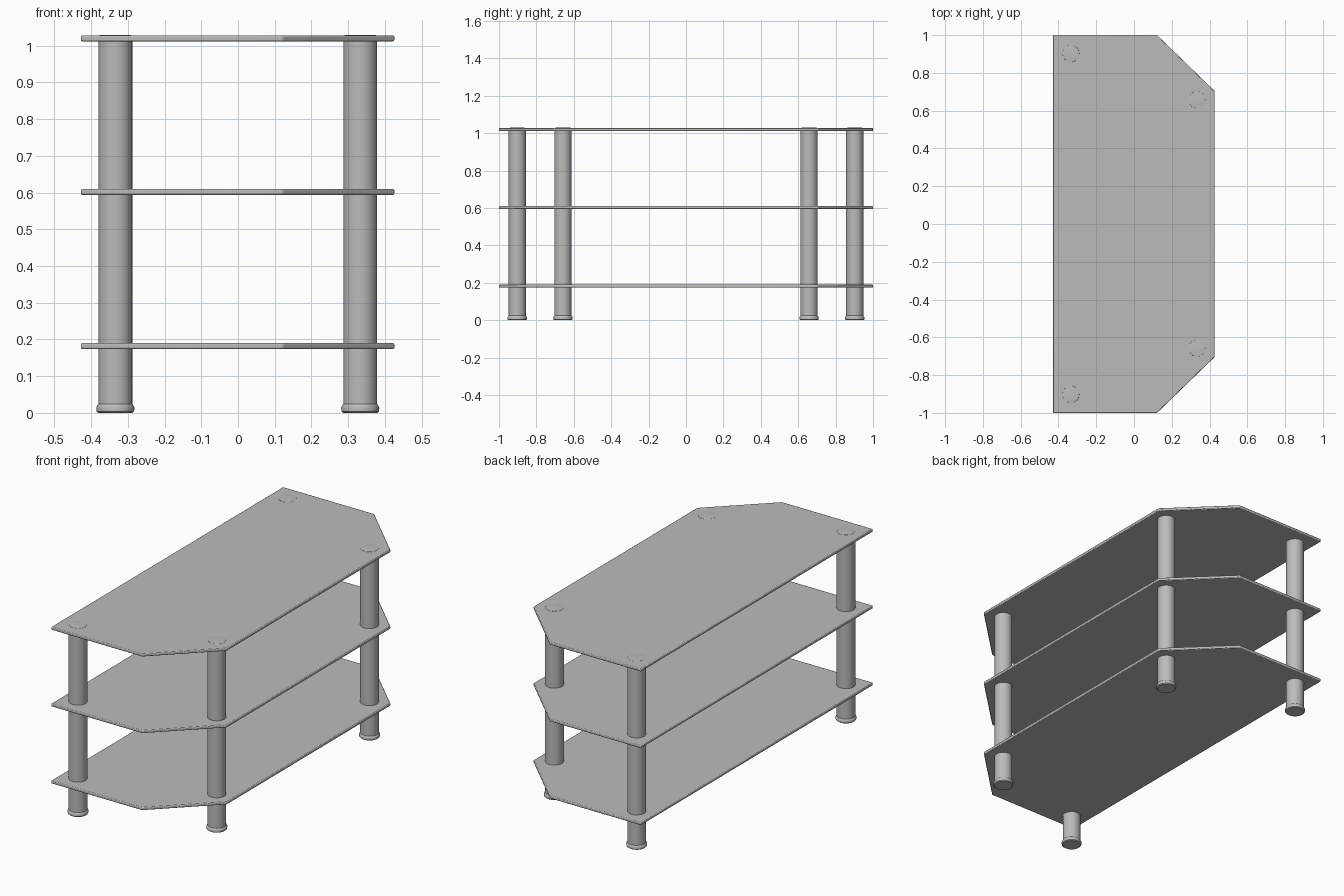
import bpy
import bmesh
from math import radians, sin, cos, tau

if "Cube" in bpy.data.objects:
    bpy.data.objects.remove(bpy.data.objects["Cube"], do_unlink=True)

grey = bpy.data.materials.new("light grey")
grey.use_nodes = True
colour = (0.5, 0.5, 0.5, 1)
grey.diffuse_color = colour
grey.node_tree.nodes["Principled BSDF"].inputs["Base Color"].default_value = colour


def finish(name, bm):
    """Turn a bmesh into a smooth-shaded object with sharp edges kept."""
    bmesh.ops.recalc_face_normals(bm, faces=bm.faces)
    mesh = bpy.data.meshes.new(name)
    bm.to_mesh(mesh)
    bm.free()
    mesh.materials.append(grey)
    obj = bpy.data.objects.new(name, mesh)
    bpy.context.collection.objects.link(obj)
    bpy.ops.object.select_all(action="DESELECT")
    obj.select_set(True)
    bpy.context.view_layer.objects.active = obj
    bpy.ops.object.shade_smooth_by_angle(angle=radians(35))
    return obj


def shelf(name, bottom, thickness=0.016):
    """Board with two clipped corners and softened edges."""
    half = [(-0.428, -1), (0.122, -1), (0.426, -0.705)]
    outline = half + [(x, -y) for x, y in reversed(half)]
    bm = bmesh.new()
    face = bm.faces.new([bm.verts.new((x, y, bottom)) for x, y in outline])
    side = bmesh.ops.extrude_face_region(bm, geom=[face])["geom"]
    top = [v for v in side if isinstance(v, bmesh.types.BMVert)]
    bmesh.ops.translate(bm, verts=top, vec=(0, 0, thickness))
    obj = finish(name, bm)
    bevel = obj.modifiers.new("soft edges", "BEVEL")
    bevel.width = 0.004
    bevel.segments = 2


def turned(name, x, y, profile, sides=32):
    """Closed solid turned around a vertical axis from (radius, height) pairs."""
    bm = bmesh.new()
    rings = [[bm.verts.new((x + r * cos(tau * i / sides),
                            y + r * sin(tau * i / sides), z))
              for i in range(sides)] for r, z in profile]
    for low, high in zip(rings, rings[1:]):
        for i in range(sides):
            j = (i + 1) % sides
            bm.faces.new((low[i], low[j], high[j], high[i]))
    bm.faces.new(rings[0])
    bm.faces.new(rings[-1])
    finish(name, bm)


# Three boards
for name, bottom in (("lower_shelf", 0.174), ("middle_shelf", 0.594), ("top_shelf", 1.012)):
    shelf(name, bottom)

# Four posts, each with a flared foot and a very shallow cap on the top board
post = [(0.046, 0.018), (0.046, 1.02)]
foot = [(0.046, 0), (0.051, 0.004), (0.052, 0.014), (0.05, 0.019), (0.046, 0.024)]
cap = [(0.046, 1.026), (0.044, 1.0285), (0.036, 1.0295)]
for depth, x, y in (("back", -0.334, 0.902), ("front", 0.333, 0.658)):
    for end, sign in (("near", -1), ("far", 1)):
        for part, profile in (("post", post), ("foot", foot), ("cap", cap)):
            turned(f"{depth}_{end}_{part}", x, sign * y, profile)
